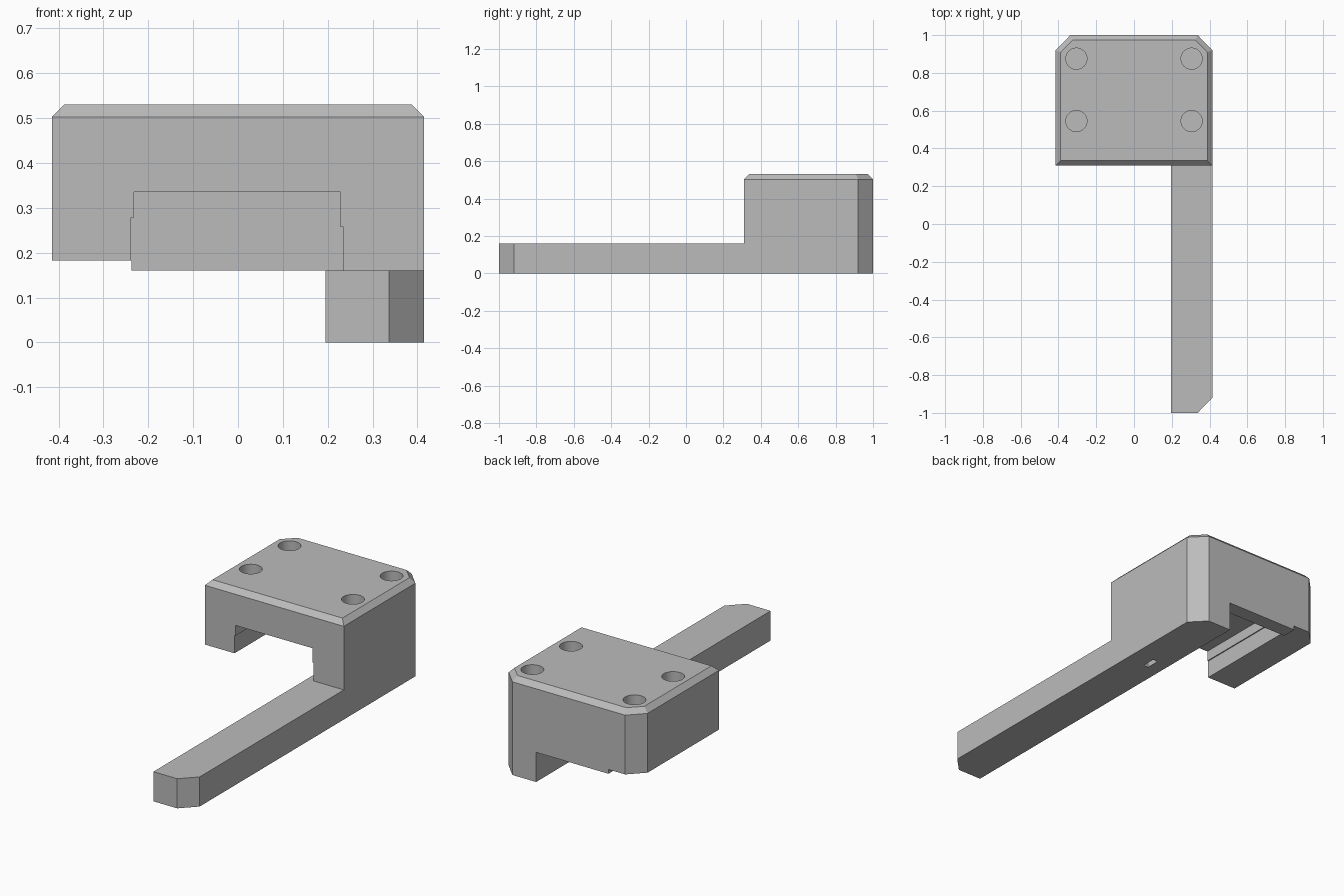
import bpy, bmesh
from mathutils import Vector

if "Cube" in bpy.data.objects:
    bpy.data.objects.remove(bpy.data.objects["Cube"], do_unlink=True)

grey = bpy.data.materials.new("plain grey")
grey.use_nodes = True
colour = (0.5, 0.5, 0.5, 1)
grey.diffuse_color = colour
grey.node_tree.nodes["Principled BSDF"].inputs["Base Color"].default_value = colour


def prism(name, outline, start, depth, top_bevel=0):
    """Extrude a closed 3D outline along a vector, optionally bevelling its top rim."""
    bm = bmesh.new()
    face = bm.faces.new([bm.verts.new(Vector(p) + Vector(start)) for p in outline])
    ext = bmesh.ops.extrude_face_region(bm, geom=[face])
    moved = [g for g in ext["geom"] if isinstance(g, bmesh.types.BMVert)]
    bmesh.ops.translate(bm, verts=moved, vec=depth)
    bmesh.ops.recalc_face_normals(bm, faces=bm.faces)
    if top_bevel:
        top = max(v.co.z for v in bm.verts)
        rim = [e for e in bm.edges if all(v.co.z > top - 1e-4 for v in e.verts)]
        bmesh.ops.bevel(bm, geom=rim, offset=top_bevel, segments=1, affect="EDGES")
    mesh = bpy.data.meshes.new(name)
    bm.to_mesh(mesh)
    bm.free()
    obj = bpy.data.objects.new(name, mesh)
    bpy.context.collection.objects.link(obj)
    mesh.materials.append(grey)
    return obj


def combine(target, tool, operation):
    """Apply a boolean and discard the tool."""
    mod = target.modifiers.new(operation.lower(), "BOOLEAN")
    mod.operation, mod.object, mod.solver = operation, tool, "EXACT"
    bpy.context.view_layer.objects.active = target
    bpy.ops.object.modifier_apply(modifier=mod.name)
    bpy.data.objects.remove(tool, do_unlink=True)


def plan(points):
    return [(x, y, 0) for x, y in points]


def section(points):
    return [(x, 0, z) for x, z in points]


W, LEG, ARM_H = 0.415, 0.195, 0.16

# Block with clipped back corners and a chamfered top rim
block = prism("clamp_body", plan([(-W, 0.31), (W, 0.31), (W, 0.92), (0.337, 1),
                                  (-0.337, 1), (-W, 0.92)]),
              (0, 0, 0), (0, 0, 0.53), top_bevel=0.027)

# Stepped underside: only the arm-side leg reaches the ground
underside = prism("underside_cutter", section([
    (-0.6, -0.1), (LEG, -0.1), (LEG, ARM_H), (-0.237, ARM_H),
    (-0.237, 0.183), (-0.6, 0.183)]), (0, 0.2, 0), (0, 1, 0))
combine(block, underside, "DIFFERENCE")

# Channel with small side ledges, closed by the back wall
channel = prism("channel_cutter", section([
    (-0.238, 0.1), (LEG - 0.01, 0.1), (LEG - 0.01, ARM_H), (0.235, ARM_H),
    (0.235, 0.257), (0.229, 0.257), (0.229, 0.335), (-0.232, 0.335),
    (-0.232, 0.279), (-0.238, 0.279)]), (0, 0.2, 0), (0, 0.72, 0))
combine(block, channel, "DIFFERENCE")

# Long arm with one clipped front corner
arm = prism("arm", plan([(LEG, 0.5), (LEG, -1), (0.337, -1), (W, -0.92), (W, 0.5)]),
            (0, 0, 0), (0, 0, ARM_H))
combine(block, arm, "UNION")

# Four blind round holes in the top
for x in (-0.305, 0.305):
    for y in (0.545, 0.875):
        bpy.ops.mesh.primitive_cylinder_add(vertices=48, radius=0.056, depth=0.4,
                                            location=(x, y, 0.53))
        combine(block, bpy.context.object, "DIFFERENCE")

# Small slot under the leg
slot = prism("slot_cutter", plan([(0.27, 0.435), (0.3, 0.435), (0.3, 0.51), (0.27, 0.51)]),
             (0, 0, -0.1), (0, 0, 0.2))
combine(block, slot, "DIFFERENCE")

# Merge coplanar faces and keep the edges crisp
bm = bmesh.new()
bm.from_mesh(block.data)
bmesh.ops.remove_doubles(bm, verts=bm.verts, dist=1e-5)
bmesh.ops.dissolve_limit(bm, angle_limit=0.01, verts=bm.verts, edges=bm.edges)
bm.to_mesh(block.data)
bm.free()
block.data.materials.clear()
block.data.materials.append(grey)
for poly in block.data.polygons:
    poly.material_index = 0
bpy.ops.object.select_all(action="DESELECT")
block.select_set(True)
bpy.context.view_layer.objects.active = block
bpy.ops.object.shade_smooth_by_angle(angle=0.5)
